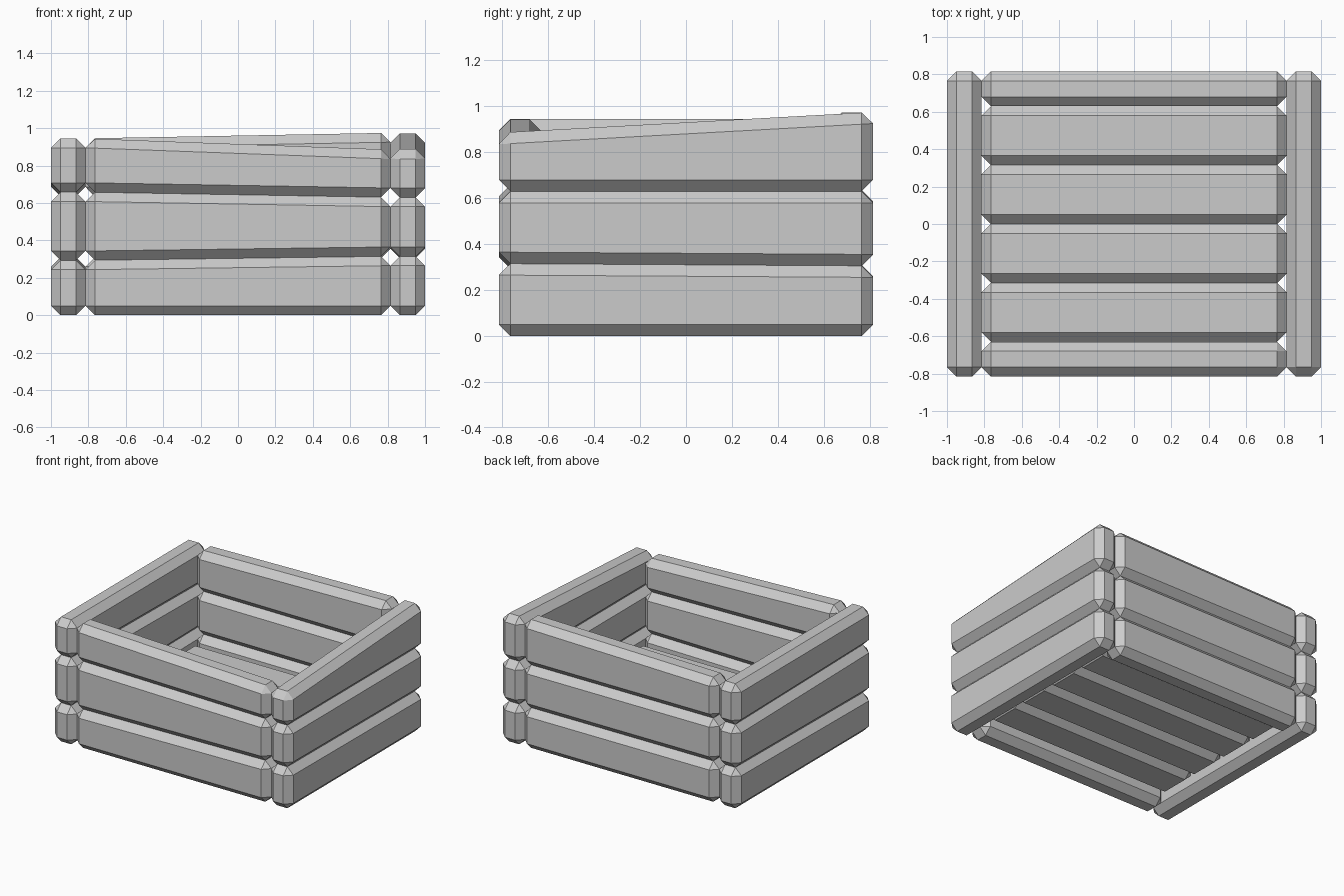
import bpy
import bmesh

if "Cube" in bpy.data.objects:
    bpy.data.objects.remove(bpy.data.objects["Cube"], do_unlink=True)

HALF_X, HALF_Y = 1.0, 0.815
THICK, CHAMFER = 0.185, 0.05
INNER_X, INNER_Y = HALF_X - THICK, HALF_Y - THICK

# Single plain material
grey = bpy.data.materials.new("light_grey")
grey.use_nodes = True
grey.diffuse_color = (0.6, 0.6, 0.6, 1)
grey.node_tree.nodes["Principled BSDF"].inputs["Base Color"].default_value = (0.6, 0.6, 0.6, 1)


def board(name, x_range, y_range, height):
    """Chamfered board; height(top, x, y) gives the z of each corner."""
    bm = bmesh.new()
    bmesh.ops.create_cube(bm, size=1)
    for v in bm.verts:
        x, y, top = x_range[v.co.x > 0], y_range[v.co.y > 0], v.co.z > 0
        v.co = (x, y, height(top, x, y))
    bmesh.ops.bevel(bm, geom=bm.edges[:], offset=CHAMFER, segments=1,
                    affect='EDGES', clamp_overlap=True)
    bmesh.ops.recalc_face_normals(bm, faces=bm.faces[:])
    mesh = bpy.data.meshes.new(name)
    bm.to_mesh(mesh)
    bm.free()
    mesh.materials.append(grey)
    bpy.context.collection.objects.link(bpy.data.objects.new(name, mesh))


# Seam heights at the corners, keyed by (x is positive, y is positive)
seams = {
    (False, False): (0, 0.293, 0.658, 0.945),
    (True, False): (0, 0.315, 0.63, 0.885),
    (True, True): (0, 0.305, 0.63, 0.975),
    (False, True): (0, 0.31, 0.635, 0.945),
}

# Uneven wall boards in three tiers
for tier, label in enumerate(("lower", "middle", "upper")):
    def seam_height(top, x, y):
        return seams[(x > 0, y > 0)][tier + top]

    long_y, long_x = (-HALF_Y, HALF_Y), (-INNER_X, INNER_X)
    board(f"{label}_left_board", (INNER_X, HALF_X), long_y, seam_height)
    board(f"{label}_right_board", (-HALF_X, -INNER_X), long_y, seam_height)
    board(f"{label}_front_board", long_x, (-HALF_Y, -INNER_Y), seam_height)
    board(f"{label}_back_board", long_x, (INNER_Y, HALF_Y), seam_height)

# Floor slats, raised a little above the ground
SLATS = 4
width = 2 * INNER_Y / SLATS
for i in range(SLATS):
    y0 = -INNER_Y + i * width
    board(f"floor_slat_{i + 1}", (-INNER_X, INNER_X), (y0, y0 + width),
          lambda top, x, y: 0.26 if top else 0.075)
